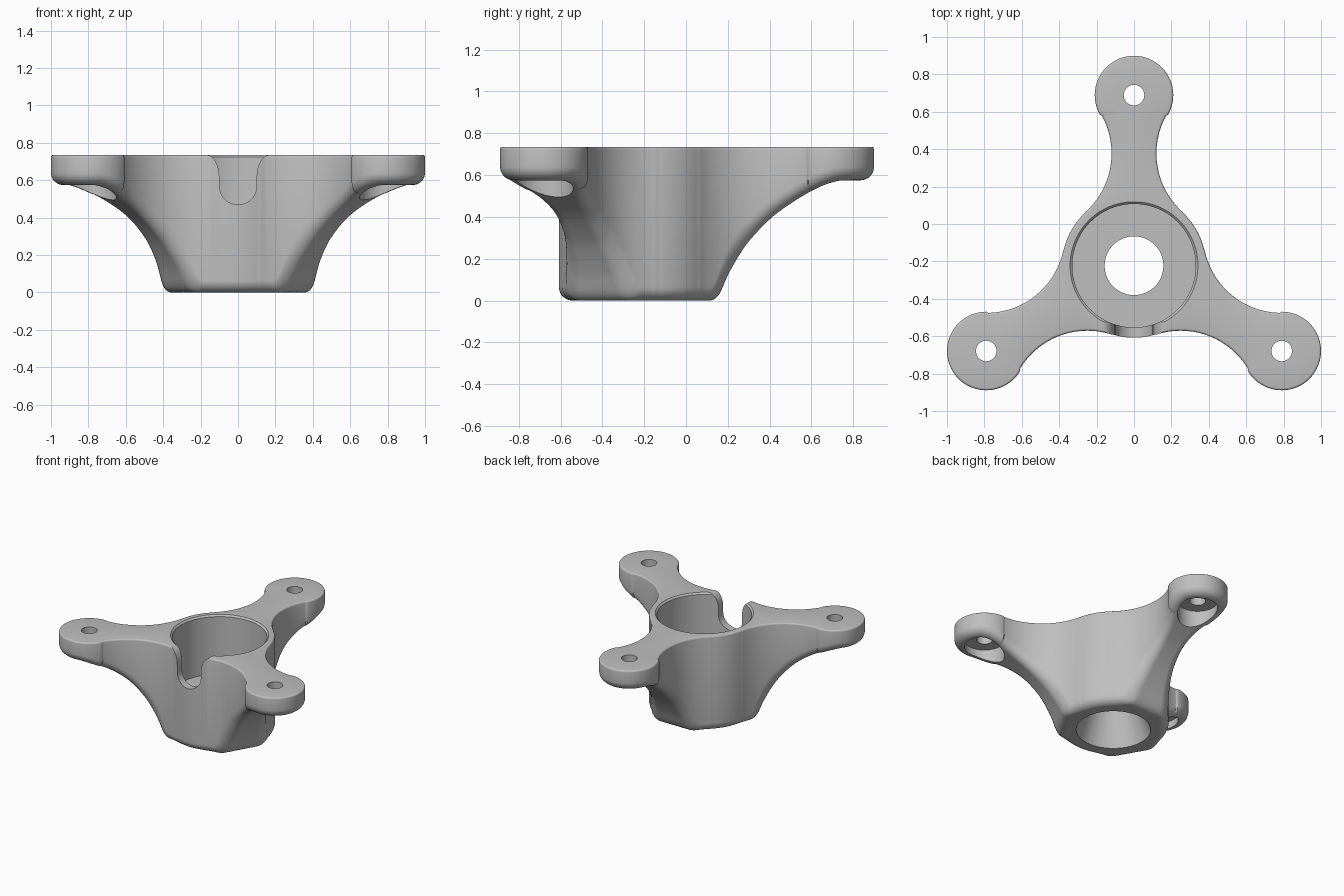
import bpy, bmesh, math
from mathutils import Vector, Matrix

cube = bpy.data.objects.get("Cube")
if cube:
    bpy.data.objects.remove(cube, do_unlink=True)

TOP = 0.735                 # height of the flat top
HUB_Y = -0.223              # hub axis
HUB_R, BOSS_R, NECK_R = 0.385, 0.21, 0.42
FILLET, RIM = 0.065, 0.012
BOSS = Vector((0.912, 0))   # boss centre along an arm
NECK = Vector((0.6, 0.54))  # centre of the concave neck arc

# Underside of an arm: distance from the hub axis, height
UNDER = [(0.33, 0), (0.36, 0.008), (0.385, 0.035), (0.405, 0.08), (0.425, 0.125),
         (0.475, 0.213), (0.525, 0.285), (0.625, 0.39), (0.725, 0.465),
         (0.825, 0.525), (0.905, 0.56), (0.98, 0.575), (1.2, 0.575)]


def slope_at(i):
    if i == 0 or i >= len(UNDER) - 2:
        return 0.0
    (a, b), (c, d) = UNDER[i - 1], UNDER[i + 1]
    return (d - b) / (c - a)


def underside(u):
    """Smooth curve through the underside points."""
    if u <= UNDER[0][0]:
        return 0.0
    for i in range(len(UNDER) - 1):
        (a, za), (b, zb) = UNDER[i], UNDER[i + 1]
        if u <= b:
            h = b - a
            t = (u - a) / h
            return ((2*t**3 - 3*t*t + 1) * za + (t**3 - 2*t*t + t) * h * slope_at(i)
                    + (3*t*t - 2*t**3) * zb + (t**3 - t*t) * h * slope_at(i + 1))
    return UNDER[-1][1]


def polar(centre, r, a):
    return Vector((centre.x + r * math.cos(a), centre.y + r * math.sin(a)))


def outline():
    """Half an arm's plan outline, each point paired with its spine point."""
    pairs = []
    hub = Vector((0, 0))
    a_hub = math.atan2(NECK.y, NECK.x)
    a_boss = math.atan2(NECK.y, NECK.x - BOSS.x)
    for i in range(12):
        a = math.pi / 3 + (a_hub - math.pi / 3) * i / 12
        pairs.append((polar(hub, HUB_R, a), hub))
    start, end = a_hub + math.pi, a_boss + math.pi
    for i in range(60):
        a = start + (end - start) * i / 60
        p = polar(NECK, NECK_R, a)
        k = NECK.y / (NECK.y - p.y)
        pairs.append((p, NECK + (p - NECK) * k))
    for i in range(37):
        a = a_boss * (1 - i / 36)
        pairs.append((polar(BOSS, BOSS_R, a), BOSS))
    return pairs


def section(p, q):
    """Points from the top of the spine, round the edge, to the underside."""
    inward = (q - p).normalized()
    depth = (q - p).length
    pts = [(q, TOP)]
    for i in range(5):
        a = math.pi / 2 * i / 4
        pts.append((p + inward * RIM * (1 - math.sin(a)), TOP - RIM * (1 - math.cos(a))))
    dists = [FILLET * (1 - math.cos(math.pi / 2 * i / 10)) for i in range(11)]
    dists += [FILLET + (depth - FILLET) * i / 26 for i in range(1, 27)]
    for d in dists:
        s = p + inward * d
        e = max(0.0, FILLET - d)
        lift = FILLET - math.sqrt(max(0.0, FILLET**2 - e * e))
        steep = (underside(s.x + 0.005) - underside(s.x - 0.005)) / 0.01
        lift *= min(2.0, math.sqrt(1 + steep * steep))
        pts.append((s, min(TOP - 2 * RIM, underside(s.x) + lift)))
    return pts


def new_object(name, bm):
    bmesh.ops.recalc_face_normals(bm, faces=bm.faces)
    mesh = bpy.data.meshes.new(name)
    bm.to_mesh(mesh)
    bm.free()
    obj = bpy.data.objects.new(name, mesh)
    bpy.context.collection.objects.link(obj)
    return obj


# Bracket body: six mirrored half arms around the hub
sections = [section(p, q) for p, q in outline()]
bm = bmesh.new()
for arm in range(3):
    turn = Matrix.Rotation(math.radians(90 + 120 * arm), 4, 'Z')
    for side in (1, -1):
        grid = [[bm.verts.new(turn @ Vector((s.x, side * s.y, z)) + Vector((0, HUB_Y, 0)))
                 for s, z in pts] for pts in sections]
        for r0, r1 in zip(grid, grid[1:]):
            for j in range(len(r0) - 1):
                quad = (r0[j], r0[j + 1], r1[j + 1], r1[j])
                bm.faces.new(quad if side > 0 else quad[::-1])
bmesh.ops.remove_doubles(bm, verts=bm.verts, dist=1e-5)
bmesh.ops.dissolve_degenerate(bm, edges=bm.edges, dist=1e-6)
body = new_object("three_arm_bracket", bm)


def lathe(name, profile, x, y, steps):
    bm = bmesh.new()
    pts = [(0, profile[0][1])] + profile + [(0, profile[-1][1])]
    verts = [bm.verts.new((r, 0, z)) for r, z in pts]
    edges = [bm.edges.new(e) for e in zip(verts, verts[1:])]
    bmesh.ops.spin(bm, geom=verts + edges, cent=(0, 0, 0), axis=(0, 0, 1),
                   angle=2 * math.pi, steps=steps)
    bmesh.ops.remove_doubles(bm, verts=bm.verts, dist=1e-5)
    bmesh.ops.translate(bm, verts=bm.verts, vec=(x, y, 0))
    return new_object(name, bm)


def slot_cutter():
    """Round-bottomed slot with flared lips."""
    half = [(0.1 * math.sin(a), 0.57 - 0.1 * math.cos(a))
            for a in (math.pi / 2 * i / 12 for i in range(13))]
    half += [(0.17 - 0.07 * math.cos(a), 0.62 + 0.115 * math.sin(a))
             for a in (math.pi / 2 * i / 12 for i in range(13))]
    half.append((0.17, 0.8))
    loop = half + [(-x, z) for x, z in half[:0:-1]]
    bm = bmesh.new()
    face = bm.faces.new([bm.verts.new((x, -0.9, z)) for x, z in loop])
    out = bmesh.ops.extrude_face_region(bm, geom=[face])
    moved = [v for v in out["geom"] if isinstance(v, bmesh.types.BMVert)]
    bmesh.ops.translate(bm, verts=moved, vec=(0, 0.5, 0))
    return new_object("slot_cutter", bm)


# Bore with a conical lower opening, front slot, counterbored screw holes
cutters = [lathe("bore_cutter", [(0.278, -0.05), (0.157, 0.28), (0.33, 0.28),
                                 (0.33, 0.723), (0.35, 0.743), (0.35, 0.8)], 0, HUB_Y, 96),
           slot_cutter()]
for arm in range(3):
    a = math.radians(90 + 120 * arm)
    cutters.append(lathe("screw_hole_cutter",
                         [(0.14, 0.3), (0.14, 0.63), (0.055, 0.63), (0.055, 0.8)],
                         BOSS.x * math.cos(a), HUB_Y + BOSS.x * math.sin(a), 48))

bpy.ops.object.select_all(action='DESELECT')
bpy.context.view_layer.objects.active = body
body.select_set(True)
for cutter in cutters:
    cutter.hide_render = True
    mod = body.modifiers.new("cut", 'BOOLEAN')
    mod.operation, mod.solver, mod.object = 'DIFFERENCE', 'EXACT', cutter
    bpy.ops.object.modifier_apply(modifier=mod.name)
    bpy.data.objects.remove(cutter, do_unlink=True)

# Single grey finish
grey = bpy.data.materials.new("plain_grey")
grey.use_nodes = True
colour = (0.52, 0.52, 0.52, 1)
grey.diffuse_color = colour
grey.node_tree.nodes["Principled BSDF"].inputs["Base Color"].default_value = colour
body.data.materials.clear()
body.data.materials.append(grey)
bpy.ops.object.shade_smooth_by_angle(angle=math.radians(35))
